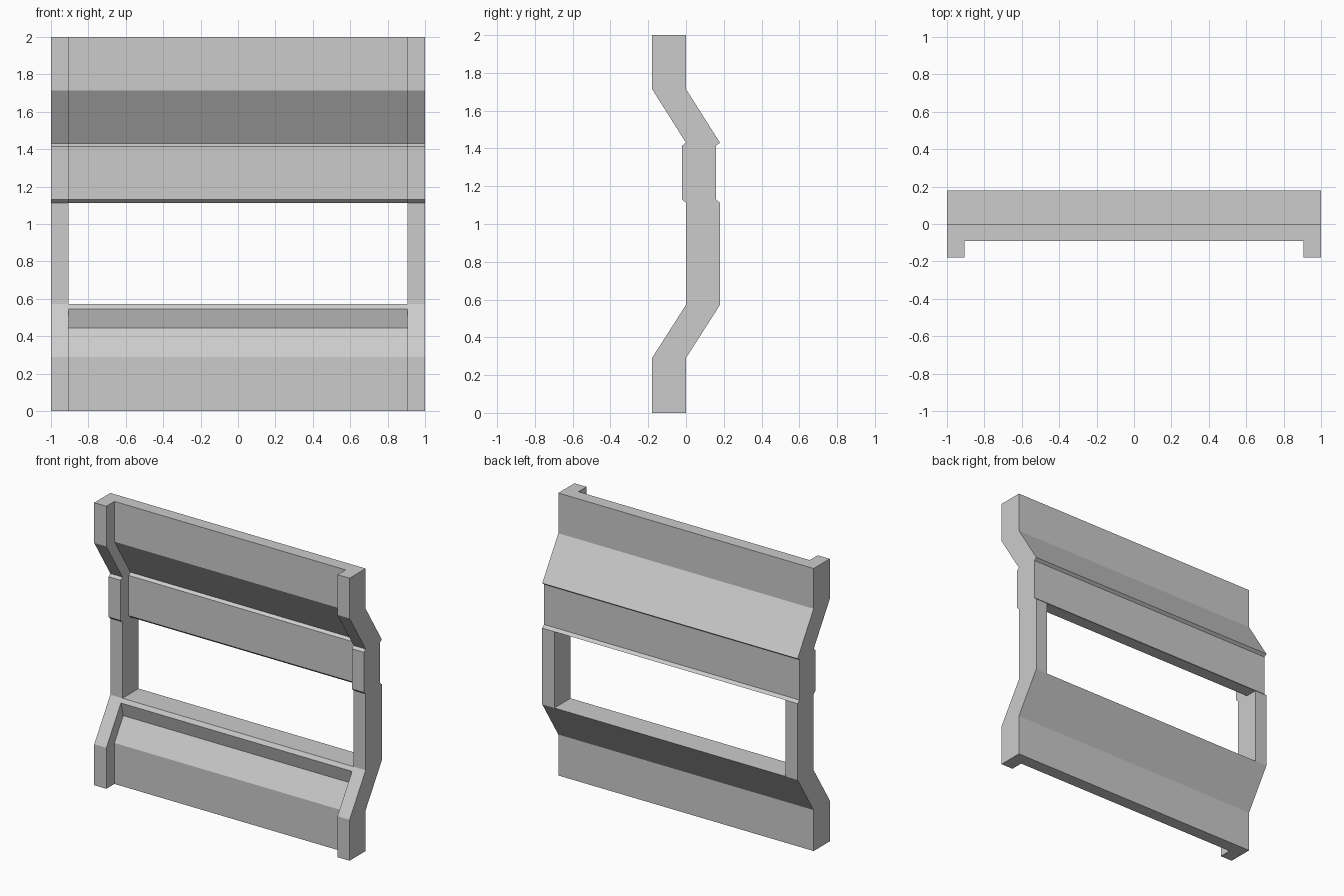
import bpy, bmesh

if "Cube" in bpy.data.objects:
    bpy.data.objects.remove(bpy.data.objects["Cube"])


def extrude_profile(name, profile, x0, x1):
    """Extrude a closed (y, z) profile along x."""
    bm = bmesh.new()
    face = bm.faces.new([bm.verts.new((x0, y, z)) for y, z in profile])
    out = bmesh.ops.extrude_face_region(bm, geom=[face])
    moved = [v for v in out["geom"] if isinstance(v, bmesh.types.BMVert)]
    bmesh.ops.translate(bm, verts=moved, vec=(x1 - x0, 0, 0))
    bmesh.ops.recalc_face_normals(bm, faces=bm.faces[:])
    mesh = bpy.data.meshes.new(name)
    bm.to_mesh(mesh)
    bm.free()
    obj = bpy.data.objects.new(name, mesh)
    bpy.context.collection.objects.link(obj)
    return obj


INNER = 0.905   # inner face of the side posts
DEPTH = 0.18    # post thickness
PANEL = 0.09    # panel thickness

# Back contours, listed upwards
lower_back = [(0, 0), (0, 0.29), (0.18, 0.572)]
upper_back = [(0.18, 1.112), (0.16, 1.13), (0.16, 1.415),
              (0.18, 1.43), (0, 1.715), (0, 2)]


def slab(back, thickness):
    """Close a back contour with its copy shifted forward."""
    return back + [(y - thickness, z) for y, z in reversed(back)]


# Side posts
for side, s in (("left", -1), ("right", 1)):
    extrude_profile(f"{side}_post", slab(lower_back + upper_back, DEPTH),
                    s * INNER, s * 1.0)

# Upper wall panel, recessed from the post fronts
extrude_profile("upper_panel", slab(upper_back, PANEL), -INNER, INNER)

# Lower wall panel with a sill lip reaching the post fronts
sill_front = [(0, 0.572), (-0.017, 0.545), (0.01, 0.445),
              (-0.09, 0.29), (-0.09, 0)]
extrude_profile("lower_panel", lower_back + sill_front, -INNER, INNER)
